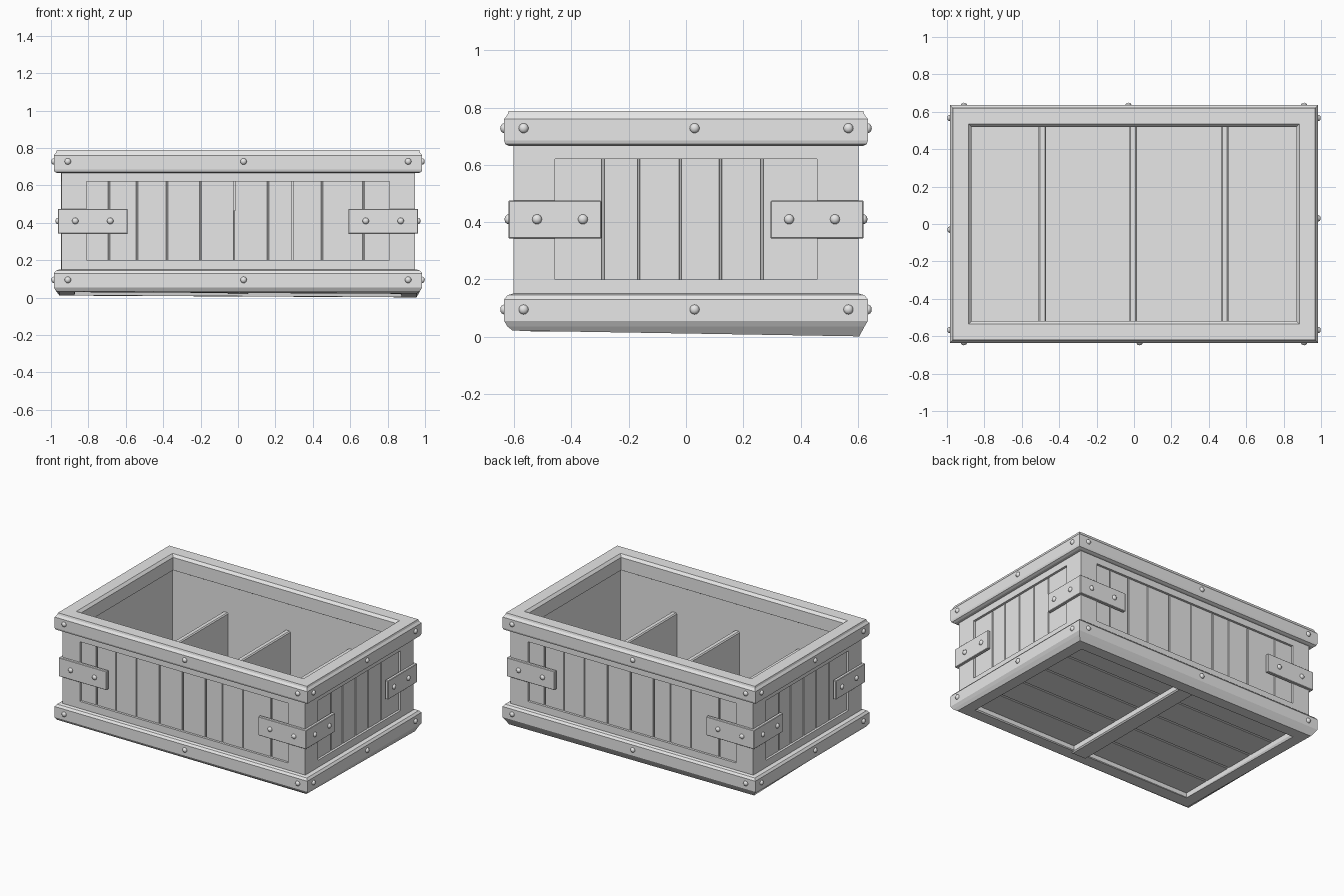
import bpy, bmesh, math
from mathutils import Vector, Matrix

cube = bpy.data.objects.get("Cube")
if cube:
    bpy.data.objects.remove(cube, do_unlink=True)

mat = bpy.data.materials.new("plain grey")
mat.use_nodes = True
GREY = (0.8, 0.8, 0.8, 1)
mat.diffuse_color = GREY
mat.node_tree.nodes["Principled BSDF"].inputs["Base Color"].default_value = GREY

HX, HY = 0.985, 0.635            # outer half sizes of the trims
WX, WY = 0.945, 0.602            # outer half sizes of the walls


def finish(name, bm, bevel=0):
    bmesh.ops.recalc_face_normals(bm, faces=bm.faces)
    mesh = bpy.data.meshes.new(name)
    bm.to_mesh(mesh)
    bm.free()
    mesh.materials.append(mat)
    ob = bpy.data.objects.new(name, mesh)
    bpy.context.collection.objects.link(ob)
    if bevel:
        mod = ob.modifiers.new("soft edges", 'BEVEL')
        mod.width = bevel
        mod.segments = 1
    return ob


def add_box(bm, lo, hi, turn=Matrix()):
    lo, hi = Vector(lo), Vector(hi)
    size = Matrix.Diagonal((*(hi - lo), 1))
    bmesh.ops.create_cube(bm, size=1, matrix=turn @ Matrix.Translation((lo + hi) / 2) @ size)


def box(name, lo, hi, turn=Matrix(), bevel=0.0):
    bm = bmesh.new()
    add_box(bm, lo, hi, turn)
    return finish(name, bm, bevel)


def ring(name, profile):
    """Sweep a closed profile of (inset, height) around the rectangle."""
    bm = bmesh.new()
    loops = []
    for inset, z in profile:
        x, y = HX - inset, HY - inset
        loops.append([bm.verts.new((sx * x, sy * y, z))
                      for sx, sy in ((-1, -1), (1, -1), (1, 1), (-1, 1))])
    for i, a in enumerate(loops):
        b = loops[(i + 1) % len(loops)]
        for j in range(4):
            k = (j + 1) % 4
            bm.faces.new((a[j], a[k], b[k], b[j]))
    return finish(name, bm)


# Top rim with an inward lip, and chamfered base trim
ring("top_rim", [(0.02, 0.665), (0.004, 0.672), (0, 0.685), (0, 0.76), (0.012, 0.775),
                 (0.016, 0.788), (0.1, 0.788), (0.116, 0.77), (0.116, 0.68), (0.09, 0.665)])
base = ring("base_trim", [(0.03, 0.15), (0.012, 0.145), (0, 0.13), (0, 0.055), (0.012, 0.035),
                          (0.03, 0.016), (0.11, 0.016), (0.115, 0.03), (0.115, 0.09), (0.08, 0.15)])
# The underside is slightly out of level
for v in base.data.vertices:
    if v.co.z < 0.02:
        v.co.z -= 0.005 * v.co.x + 0.0165 * v.co.y

# Floor, underside planks and cross bar
box("floor", (-0.92, -0.575, 0.085), (0.92, 0.575, 0.11))
bm = bmesh.new()
COUNT, SPAN = 5, 1.08
for i in range(COUNT):
    y = -SPAN / 2 + i * SPAN / COUNT
    add_box(bm, (-0.9, y + 0.004, 0.06), (0.9, y + SPAN / COUNT - 0.004, 0.088))
finish("floor_planks", bm, 0.003)
box("floor_cross_bar", (-0.06, -0.55, 0.018), (0.06, 0.55, 0.07), bevel=0.008)

# Inner dividers
for i, x in enumerate((-0.49, -0.005, 0.485)):
    box(f"divider_{i + 1}", (x - 0.02, -0.58, 0.1), (x + 0.02, 0.58, 0.47), bevel=0.007)


def rivets(name, spots, depth, turn):
    bm = bmesh.new()
    for u, z in spots:
        place = turn @ Matrix.Translation((u, -depth, z)) @ Matrix.Diagonal((1, 0.8, 1, 1))
        bmesh.ops.create_uvsphere(bm, u_segments=12, v_segments=8, radius=0.017, matrix=place)
    for f in bm.faces:
        f.smooth = True
    finish(name, bm)


# Each wall is laid out facing -y, then turned to its side
LONG_GAPS = (-0.69, -0.54, -0.38, -0.2, -0.02, 0.16, 0.29, 0.45, 0.67)
SHORT_GAPS = (-0.29, -0.165, -0.02, 0.12, 0.265)
LOW, HIGH = 0.2, 0.62            # window heights
sides = (("front", 0, WX, WY, 0.81, LONG_GAPS), ("right", 90, WY, WX, 0.458, SHORT_GAPS),
         ("back", 180, WX, WY, 0.81, LONG_GAPS), ("left", 270, WY, WX, 0.458, SHORT_GAPS))

for side, angle, half, depth, window, gaps in sides:
    turn = Matrix.Rotation(math.radians(angle), 4, 'Z')

    # Thin inner wall behind the planks
    box(f"{side}_inner_wall", (-half + 0.02, -depth + 0.026, 0.09),
        (half - 0.02, -depth + 0.04, 0.7), turn)

    # Vertical planks with open joints
    bm = bmesh.new()
    edges = (-window - 0.01, *gaps, window + 0.01)
    for a, b in zip(edges, edges[1:]):
        add_box(bm, (a + 0.003, -depth + 0.016, LOW - 0.01),
                (b - 0.003, -depth + 0.028, HIGH + 0.01), turn)
    finish(f"{side}_planks", bm, 0.002)

    # Frame rails around the planks
    for part, z0, z1 in (("lower", 0.1, LOW), ("upper", HIGH, 0.7)):
        box(f"{side}_{part}_rail", (-window - 0.01, -depth, z0),
            (window + 0.01, -depth + 0.03, z1), turn)
    for part, s in (("near", -1), ("far", 1)):
        u0, u1 = sorted((s * window, s * half))
        box(f"{side}_{part}_stile", (u0, -depth, 0.1), (u1, -depth + 0.03, 0.7), turn)

        # Corner strap arm, meeting its neighbour around the corner
        reach = 0.59 if half > 0.7 else 0.295
        u0, u1 = sorted((s * reach, s * (half + 0.018)))
        box(f"{side}_{part}_strap", (u0, -depth - 0.018, 0.343),
            (u1, -depth + 0.005, 0.475), turn, 0.003)

    # Round rivets on straps and trims
    outer, inner = (0.87, 0.683) if half > 0.7 else (0.52, 0.36)
    rivets(f"{side}_strap_rivets", [(s * u, 0.41) for s in (-1, 1) for u in (outer, inner)],
           depth + 0.018, turn)
    end = half - 0.035
    trim_depth = depth + (HX - WX if half < 0.7 else HY - WY)
    rivets(f"{side}_trim_rivets", [(u, z) for z in (0.728, 0.095) for u in (-end, 0.03, end)],
           trim_depth, turn)
